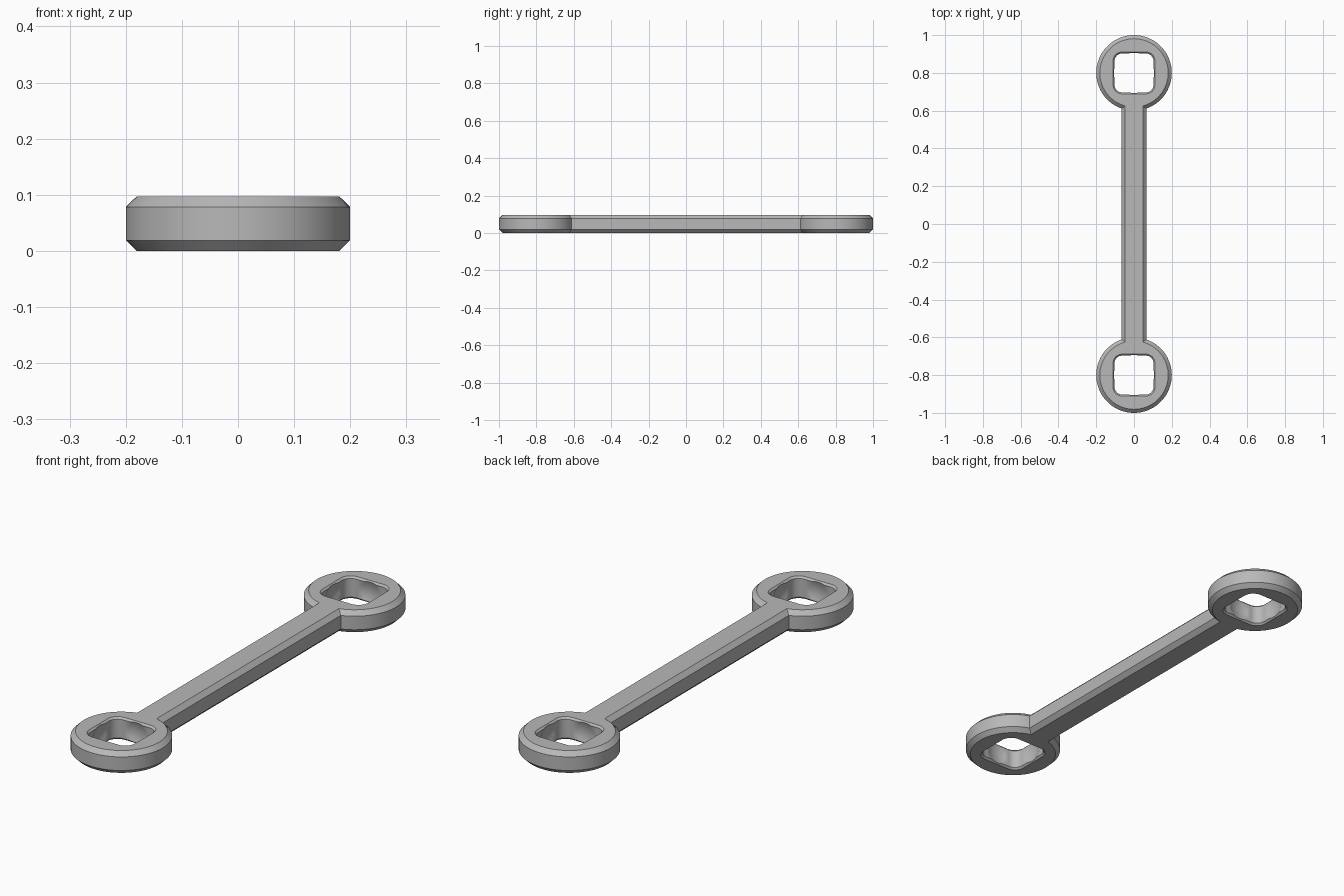
import bpy, bmesh, math

if "Cube" in bpy.data.objects:
    bpy.data.objects.remove(bpy.data.objects["Cube"])

H = 0.097          # thickness
RING_Y, RING_R = 0.8, 0.2
BAR_W = 0.066      # half width of the bar
CHAMFER = 0.019
HOLE, HOLE_R = 0.103, 0.04
RIM = 0.008
SOCKET_R = 0.115

grey = bpy.data.materials.new("light grey")
grey.diffuse_color = (0.48, 0.48, 0.48, 1)
grey.use_nodes = True
grey.node_tree.nodes["Principled BSDF"].inputs["Base Color"].default_value = grey.diffuse_color


def loft(name, loops):
    """Closed solid through stacked (z, outline) loops of equal length."""
    bm = bmesh.new()
    rows = [[bm.verts.new((x, y, z)) for x, y in pts] for z, pts in loops]
    n = len(rows[0])
    for a, b in zip(rows, rows[1:]):
        for i in range(n):
            j = (i + 1) % n
            bm.faces.new((a[i], a[j], b[j], b[i]))
    bm.faces.new(rows[0][::-1])
    bm.faces.new(rows[-1])
    mesh = bpy.data.meshes.new(name)
    bm.to_mesh(mesh)
    bm.free()
    mesh.materials.append(grey)
    ob = bpy.data.objects.new(name, mesh)
    bpy.context.collection.objects.link(ob)
    return ob


def link_outline(inset, steps=60):
    """Two round ends joined by a straight bar, shrunk by inset."""
    r, w = RING_R - inset, BAR_W - inset
    gap = math.asin(w / r)
    pts = []
    for side in (1, -1):
        start = -math.pi / 2 + gap
        for i in range(steps + 1):
            a = start + (2 * math.pi - 2 * gap) * i / steps
            pts.append((side * r * math.cos(a), side * (RING_Y + r * math.sin(a))))
    return pts


def square_outline(cy, half, radius, steps=8):
    """Rounded square centred on (0, cy)."""
    c = half - radius
    pts = []
    for k, (sx, sy) in enumerate(((1, 1), (-1, 1), (-1, -1), (1, -1))):
        for i in range(steps + 1):
            a = math.pi / 2 * (k + i / steps)
            pts.append((sx * c + radius * math.cos(a), cy + sy * c + radius * math.sin(a)))
    return pts


# chamfered body: both rings and the bar
body = loft("connecting_link", [
    (0, link_outline(CHAMFER)), (CHAMFER, link_outline(0)),
    (H - CHAMFER, link_outline(0)), (H, link_outline(CHAMFER))])

# square holes with flared rims, and a ball-shaped hollow inside each
cutters = []
for cy in (-RING_Y, RING_Y):
    e = 0.01
    cutters.append(loft("hole_cutter", [
        (z, square_outline(cy, HOLE + f, HOLE_R + f)) for z, f in (
            (-e, RIM + e), (RIM, 0), (H - RIM, 0), (H + e, RIM + e))]))
    bpy.ops.mesh.primitive_uv_sphere_add(segments=48, ring_count=24, radius=SOCKET_R,
                                         location=(0, cy, H / 2))
    ball = bpy.context.object
    ball.name = "socket_cutter"
    ball.data.materials.append(grey)
    cutters.append(ball)

bpy.ops.object.select_all(action='DESELECT')
bpy.context.view_layer.objects.active = body
body.select_set(True)
for cutter in cutters:
    mod = body.modifiers.new("cut", 'BOOLEAN')
    mod.operation = 'DIFFERENCE'
    mod.solver = 'EXACT'
    mod.object = cutter
    bpy.ops.object.modifier_apply(modifier=mod.name)
for cutter in cutters:
    bpy.data.objects.remove(cutter)

bpy.ops.object.shade_smooth_by_angle(angle=math.radians(30))
